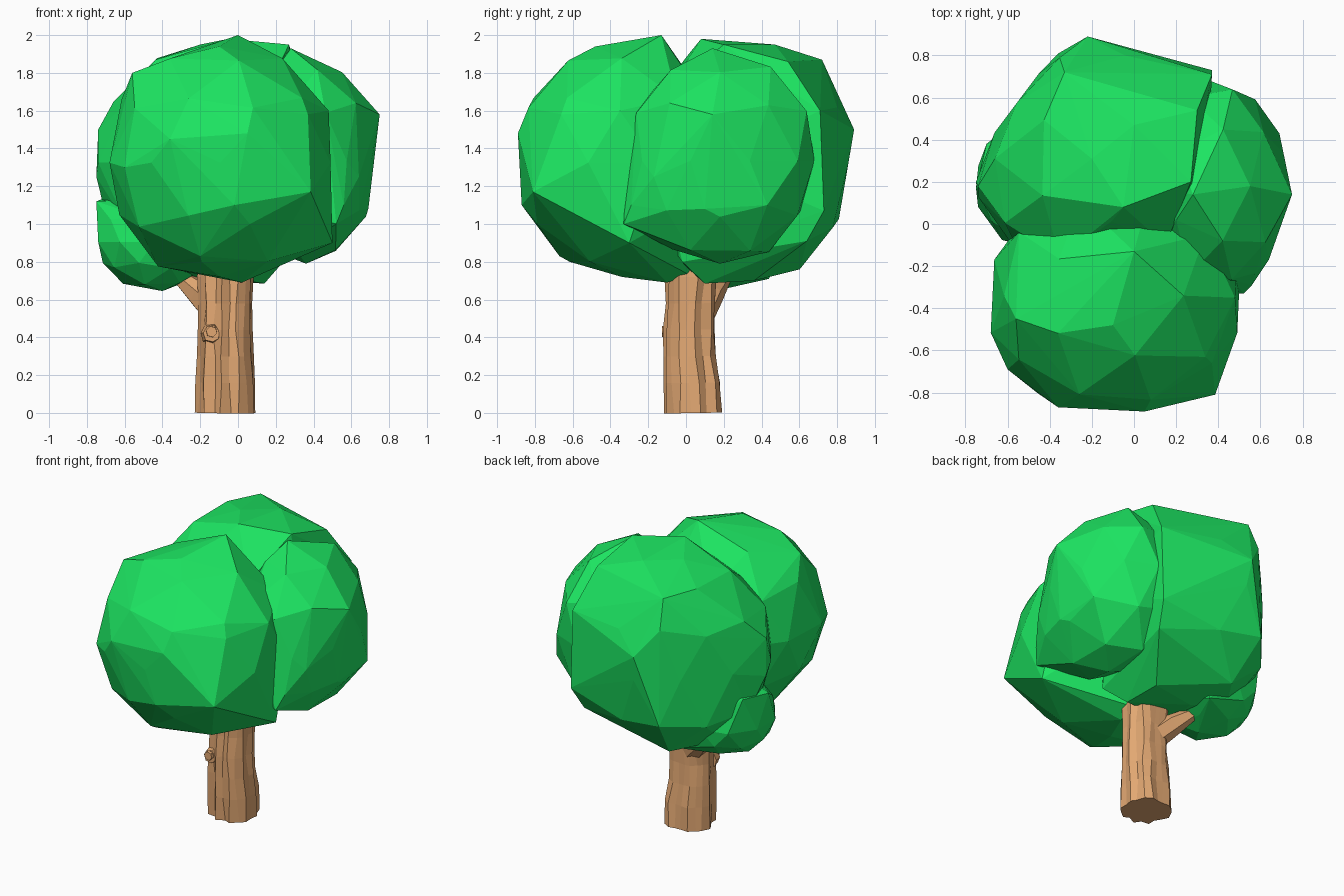
import bpy, bmesh, math, random
from mathutils import Vector

if "Cube" in bpy.data.objects:
    bpy.data.objects.remove(bpy.data.objects["Cube"])

random.seed(4)


def material(name, rgb):
    m = bpy.data.materials.new(name)
    m.diffuse_color = (*rgb, 1)
    m.use_nodes = True
    m.node_tree.nodes["Principled BSDF"].inputs["Base Color"].default_value = m.diffuse_color
    return m


LEAF = material("leaf_green", (0.012, 0.79, 0.122))
BARK = material("bark_brown", (0.76, 0.39, 0.17))


def finish(bm, name, mat):
    bmesh.ops.recalc_face_normals(bm, faces=bm.faces[:])
    me = bpy.data.meshes.new(name)
    bm.to_mesh(me)
    bm.free()
    me.materials.append(mat)
    ob = bpy.data.objects.new(name, me)
    bpy.context.collection.objects.link(ob)
    return ob


def clump(name, lo, hi, tips=(), cuts=(), puff=1.05):
    """Faceted foliage ball kept in the box lo-hi, trimmed by planes, pulled to tips."""
    lo, hi = Vector(lo), Vector(hi)
    mid, half = (lo + hi) / 2, (hi - lo) / 2
    bm = bmesh.new()
    bmesh.ops.create_icosphere(bm, subdivisions=2, radius=1)
    for v in bm.verts:
        k = puff * random.uniform(0.96, 1.03)
        for i in range(3):
            v.co[i] = min(max(mid[i] + v.co[i] * half[i] * k, lo[i]), hi[i])
        for normal, limit in cuts:
            n = Vector(normal).normalized()
            v.co -= n * max(0, v.co.dot(n) - limit)
    for t in tips:
        bm.verts.new(t)
    hull = bmesh.ops.convex_hull(bm, input=bm.verts[:])
    junk = {g for g in hull["geom_interior"] + hull["geom_unused"]
            if isinstance(g, bmesh.types.BMVert)}
    bmesh.ops.delete(bm, geom=list(junk), context='VERTS')
    return finish(bm, name, LEAF)


def tube(name, rings, sides, ridge=0.0):
    """Loft closed rings (centre, radius) along a path, with bark ridges."""
    bm = bmesh.new()
    axis = (Vector(rings[-1][0]) - Vector(rings[0][0])).normalized()
    u = axis.orthogonal().normalized()
    w = axis.cross(u)
    groove = [1 + ridge * random.uniform(-1, 1) for _ in range(sides)]
    loops = []
    for c, r in rings:
        loop = []
        for i in range(sides):
            a = 2 * math.pi * (i + random.uniform(-1, 1) * ridge * 2) / sides
            q = r * (groove[i] + ridge * random.uniform(-0.4, 0.4))
            loop.append(bm.verts.new(Vector(c) + q * (u * math.cos(a) + w * math.sin(a))))
        loops.append(loop)
    for a, b in zip(loops, loops[1:]):
        for i in range(sides):
            j = (i + 1) % sides
            bm.faces.new((a[i], a[j], b[j], b[i]))
    bm.faces.new(loops[0][::-1])
    bm.faces.new(loops[-1])
    return finish(bm, name, BARK)


# Foliage: three large clumps and one small low one
clump("front_foliage", (-0.68, -0.88, 0.72), (0.49, 0.20, 1.93),
      [(0.0, -0.13, 2.0), (0.02, -0.1, 0.69), (0.5, -0.3, 0.90),
       (0.385, -0.81, 1.17), (0.37, -0.66, 1.58), (0.48, -0.35, 1.60),
       (-0.1, -0.48, 1.94), (-0.36, -0.87, 1.45), (0.05, -0.89, 1.48),
       (-0.56, -0.45, 1.80), (-0.60, -0.69, 1.3), (0.05, 0.02, 0.73),
       (-0.02, -0.87, 1.10), (-0.2, -0.67, 0.83)])
clump("back_foliage", (-0.74, -0.24, 0.70), (0.34, 0.86, 1.95),
      [(-0.22, 0.89, 1.5), (0.37, 0.71, 1.60), (0.27, 0.20, 1.95),
       (0.30, 0.54, 1.86), (0.0, 0.47, 1.95), (-0.05, 0.08, 1.98),
       (0.12, 0.36, 0.70), (-0.33, 0.72, 1.87), (0.15, -0.10, 1.70),
       (0.14, 0.1, 0.685), (0.24, -0.02, 0.80), (-0.75, 0.2, 1.25),
       (-0.74, 0.18, 1.5), (0.33, 0.64, 0.91), (0.37, 0.73, 1.07)],
      [((-0.8, 0.6, 0), 0.79), ((-1, 0, 1), 1.63)])
clump("right_foliage", (0.0, -0.32, 0.79), (0.72, 0.68, 1.88),
      [(0.75, 0.14, 1.58), (0.28, 0.14, 1.93), (0.52, -0.33, 1.0),
       (0.69, 0.1, 1.08), (0.69, 0.43, 1.10), (0.64, -0.17, 1.25),
       (0.56, -0.29, 1.1)])
clump("low_left_foliage", (-0.74, -0.12, 0.66), (-0.14, 0.48, 1.15),
      [(-0.40, 0.15, 0.645), (-0.75, 0.17, 1.12), (-0.25, 0.44, 0.71),
       (-0.70, 0.38, 1.14)])

# Trunk: gently leaning ridged column
tube("trunk", [((-0.065, 0.045, 0.0), 0.152), ((-0.065, 0.04, 0.16), 0.148),
               ((-0.070, 0.03, 0.30), 0.140), ((-0.070, 0.025, 0.44), 0.134),
               ((-0.065, 0.03, 0.58), 0.132), ((-0.065, 0.035, 0.72), 0.136),
               ((-0.06, 0.03, 0.95), 0.12)], 20, 0.10)

# Stubby side branch tapering into the low clump
tube("side_branch", [((-0.09, 0.06, 0.52), 0.09), ((-0.20, 0.13, 0.63), 0.072),
                     ((-0.34, 0.22, 0.75), 0.035)], 7, 0.05)

# Knot: raised collar with a small cut twig in it
tube("knot_collar", [((-0.14, -0.05, 0.42), 0.06), ((-0.14, -0.108, 0.42), 0.045)], 7, 0.04)
tube("knot_twig", [((-0.14, -0.06, 0.43), 0.034), ((-0.14, -0.128, 0.43), 0.03)], 6)
